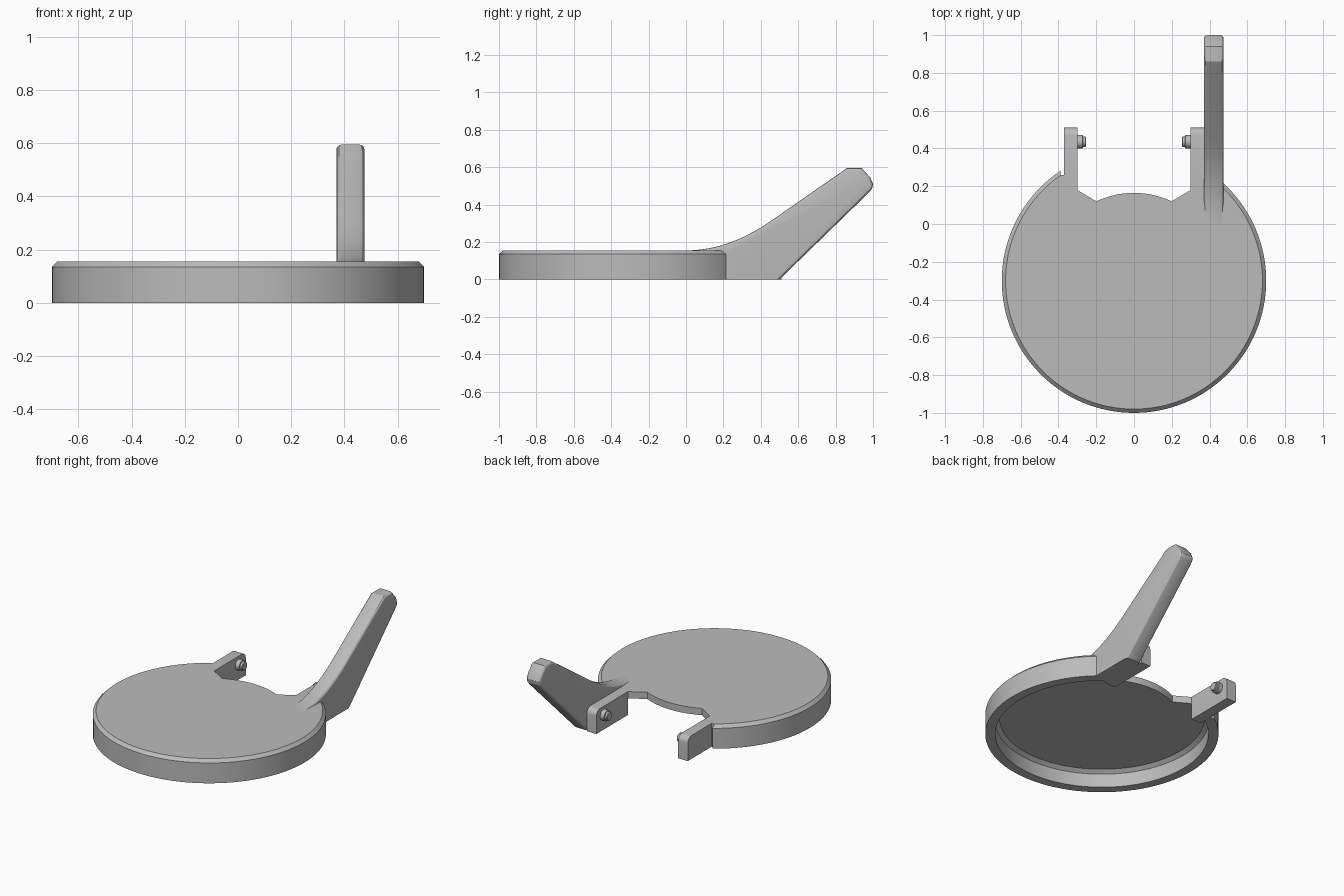
import bpy, bmesh
from math import sin, cos, pi, radians
from mathutils import Matrix

if "Cube" in bpy.data.objects:
    bpy.data.objects.remove(bpy.data.objects["Cube"])

grey = bpy.data.materials.new("plain grey")
grey.use_nodes = True
grey.diffuse_color = (0.5, 0.5, 0.5, 1)
grey.node_tree.nodes["Principled BSDF"].inputs["Base Color"].default_value = (0.5, 0.5, 0.5, 1)


def finish(name, bm, matrix=None):
    bmesh.ops.recalc_face_normals(bm, faces=bm.faces)
    mesh = bpy.data.meshes.new(name)
    bm.to_mesh(mesh)
    bm.free()
    if matrix:
        mesh.transform(matrix)
    mesh.materials.append(grey)
    smooth(mesh)
    obj = bpy.data.objects.new(name, mesh)
    bpy.context.collection.objects.link(obj)
    return obj


def smooth(mesh):
    mesh.shade_smooth()
    mesh.set_sharp_from_angle(angle=radians(28))


def lathe(profile, steps):
    """Closed solid turned about z from (radius, height) points, capped at both ends."""
    bm = bmesh.new()
    rings = [[bm.verts.new((r * cos(2 * pi * i / steps), r * sin(2 * pi * i / steps), z))
              for i in range(steps)] for r, z in profile]
    for a, b in zip(rings, rings[1:]):
        for i in range(steps):
            j = (i + 1) % steps
            bm.faces.new((a[i], a[j], b[j], b[i]))
    bm.faces.new(rings[0])
    bm.faces.new(rings[-1])
    return bm


def prism(points, offset):
    """Extrude a closed outline of 3D points along an offset."""
    bm = bmesh.new()
    face = bm.faces.new([bm.verts.new(p) for p in points])
    geo = bmesh.ops.extrude_face_region(bm, geom=[face])["geom"]
    bmesh.ops.translate(bm, vec=offset, verts=[v for v in geo if isinstance(v, bmesh.types.BMVert)])
    return bm


def yz_prism(points, x0, x1):
    return prism([(x0, y, z) for y, z in points], (x1 - x0, 0, 0))


TOP = 0.155

# Hollow round lid with chamfered rim and stepped underside
lid = finish("lid", lathe([(0.615, 0.11), (0.64, 0.09), (0.64, 0), (0.7, 0),
                           (0.7, 0.135), (0.68, TOP)], 128),
             Matrix.Translation((0, -0.3, 0)))

# Back cutout with a shallow arc in its middle
arc = [(0.2 * t / 8, 0.165 - 0.045 * (t / 8) ** 2) for t in range(-8, 9)]
outline = [(-0.39, 0.6), (-0.39, 0.26), (-0.3, 0.26), (-0.3, 0.18), *arc,
           (0.3, 0.18), (0.3, 0.26), (0.38, 0.26), (0.38, 0.6)]
cutter = finish("cutout_cutter", prism([(x, y, -0.1) for x, y in outline], (0, 0, 0.5)))
cutter.hide_render = True
mod = lid.modifiers.new("cutout", "BOOLEAN")
mod.operation = "DIFFERENCE"
mod.solver = "EXACT"
mod.object = cutter
deps = bpy.context.evaluated_depsgraph_get()
lid.data = bpy.data.meshes.new_from_object(lid.evaluated_get(deps))
lid.modifiers.clear()
bpy.data.objects.remove(cutter)
smooth(lid.data)

# Hinge arms with rounded top corners, and stepped pins on their inner sides
corner = [(0.47 + 0.04 * cos(a * pi / 12), 0.115 + 0.04 * sin(a * pi / 12)) for a in range(7)]
arm = [(0.18, 0), (0.51, 0), *corner, (0.26, TOP), (0.26, 0.14), (0.18, 0.14)]
pin = [(0.035, -0.005), (0.035, 0.028), (0.028, 0.03), (0.028, 0.042), (0.024, 0.046)]
for side, label in ((1, "left"), (-1, "right")):
    finish(label + "_hinge_arm", yz_prism(arm, side * 0.3, side * 0.37))
    place = Matrix.Translation((side * 0.3, 0.435, 0.1)) @ Matrix.Rotation(-side * pi / 2, 4, "Y")
    finish(label + "_hinge_pin", lathe(pin, 32), place)

# Lever handle sweeping up out of the lid
sweep = [(0.45 * t / 10, TOP + 0.155 * (t / 10) ** 2) for t in range(11)]
lever = [(0.19, 0), (0.19, 0.13), (-0.01, 0.13), *sweep, (0.86, 0.595), (0.94, 0.595),
         (0.985, 0.545), (1, 0.51), (0.995, 0.485), (0.975, 0.462), (0.5, 0)]
bm = yz_prism(lever, 0.37, 0.475)
edges = []
for e in bm.edges:
    a, b = (v.co for v in e.verts)
    mid = (a + b) / 2
    if abs(a.x - b.x) < 0.001 and (mid.z > TOP or mid.y > 0.5):
        edges.append(e)
bmesh.ops.bevel(bm, geom=edges, offset=0.018, segments=3, profile=0.5,
                affect="EDGES", clamp_overlap=False)
finish("lever_handle", bm)
